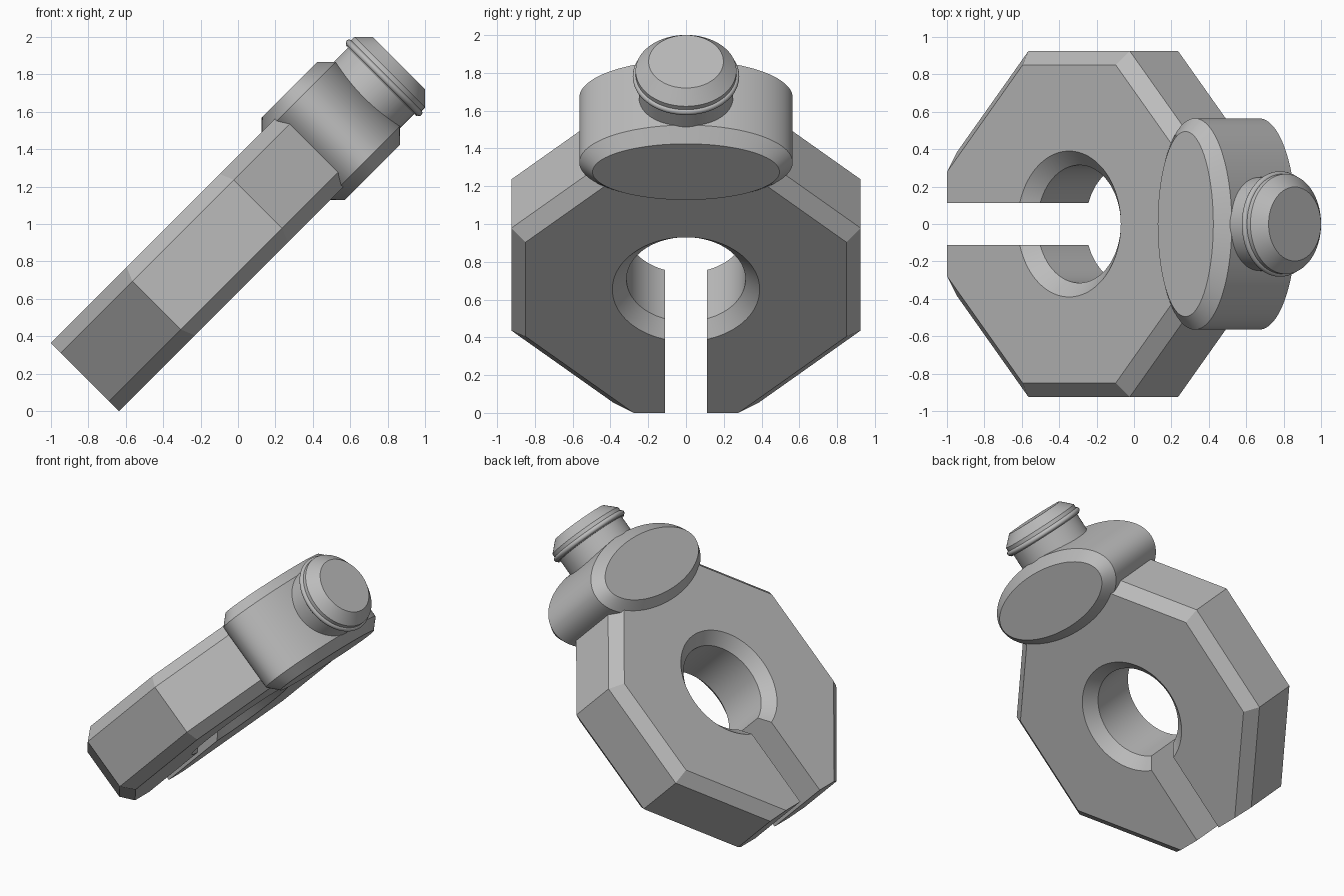
import bpy, bmesh, math
from mathutils import Matrix

cube = bpy.data.objects.get("Cube")
if cube:
    bpy.data.objects.remove(cube, do_unlink=True)

TILT = Matrix.Rotation(math.radians(-45), 4, 'Y')  # local x: length, local z: plate normal
MID = 0.7075       # centre of the plate thickness
HALF = 0.2575      # half of the plate thickness
CENTRE = 0.475     # octagon centre along the length
APOTHEM = 0.925
CHAMFER = 0.075

metal = bpy.data.materials.new("plain_grey")
metal.use_nodes = True
grey = (0.5, 0.5, 0.5, 1)
metal.diffuse_color = grey
metal.node_tree.nodes["Principled BSDF"].inputs["Base Color"].default_value = grey


def loft(name, rings, axis_matrix=Matrix()):
    """Join closed rings of points into a capped solid."""
    bm = bmesh.new()
    loops = [[bm.verts.new(p) for p in ring] for ring in rings]
    for a, b in zip(loops, loops[1:]):
        for i in range(len(a)):
            j = (i + 1) % len(a)
            bm.faces.new((a[i], a[j], b[j], b[i]))
    bm.faces.new(loops[0][::-1])
    bm.faces.new(loops[-1])
    bmesh.ops.recalc_face_normals(bm, faces=bm.faces[:])
    bm.transform(TILT @ axis_matrix)
    mesh = bpy.data.meshes.new(name)
    bm.to_mesh(mesh)
    bm.free()
    mesh.materials.append(metal)
    obj = bpy.data.objects.new(name, mesh)
    bpy.context.collection.objects.link(obj)
    return obj


def ellipse(rx, ry, z, count=96):
    steps = [2 * math.pi * i / count for i in range(count)]
    return [(rx * math.cos(t), ry * math.sin(t), z) for t in steps]


def octagon(inset, z):
    """Octagon inset on every side except the split lower end."""
    a = APOTHEM - inset
    s = a * math.tan(math.pi / 8)
    low = s + a - APOTHEM
    half = [(-APOTHEM, low), (-s, a), (s, a), (a, s)]
    outline = half + [(x, -y) for x, y in reversed(half)]
    return [(x, y, z) for x, y in outline]


def smooth(obj):
    bpy.ops.object.select_all(action='DESELECT')
    obj.select_set(True)
    bpy.context.view_layer.objects.active = obj
    bpy.ops.object.shade_smooth_by_angle(angle=math.radians(25))


def cut(obj, cutter):
    cutter.hide_render = True
    mod = obj.modifiers.new("cut", 'BOOLEAN')
    mod.operation = 'DIFFERENCE'
    mod.solver = 'EXACT'
    mod.object = cutter
    bpy.context.view_layer.objects.active = obj
    bpy.ops.object.modifier_apply(modifier=mod.name)
    bpy.data.objects.remove(cutter, do_unlink=True)


# Chamfered octagonal plate
place = Matrix.Translation((CENTRE, 0, MID))
inner = HALF - CHAMFER
plate = loft("octagon_plate", [octagon(CHAMFER, -HALF), octagon(0, -inner),
                               octagon(0, inner), octagon(CHAMFER, HALF)], place)

# Countersunk centre hole
hole_r, over = 0.315, 0.05
wide = hole_r + CHAMFER + over
hole = loft("hole_cutter", [ellipse(r, r, z) for r, z in (
    (wide, -HALF - over), (hole_r, -inner), (hole_r, inner), (wide, HALF + over))], place)
cut(plate, hole)

# Slot from the hole through the lower end
w = 0.112
slot = loft("slot_cutter", [[(-1.2, -w, z), (0, -w, z), (0, w, z), (-1.2, w, z)]
                            for z in (-0.5, 0.5)], place)
cut(plate, slot)
smooth(plate)

# Oval barrel across the upper end
bu, by, bh, bc = 0.28, 0.565, 0.313, 0.07
barrel = loft("oval_barrel", [ellipse(bu - bc, by - bc, -bh), ellipse(bu, by, bc - bh),
                              ellipse(bu, by, bh - bc), ellipse(bu - bc, by - bc, bh)],
              Matrix.Translation((1.41, 0, MID)))
smooth(barrel)

# Round neck and knob with tapered tip, turned along the plate's length
along = Matrix.Translation((0, 0, MID)) @ Matrix.Rotation(math.pi / 2, 4, 'Y')
knob = loft("neck_and_knob", [ellipse(r, r, z) for r, z in (
    (0.25, 1.45), (0.25, 1.79), (0.267, 1.79), (0.267, 1.855), (0.198, 1.923))], along)
smooth(knob)

# Raised bead around the knob
arc = [math.pi * i / 8 for i in range(9)]
bead = loft("knob_bead", [ellipse(r, r, z) for r, z in (
    (0.264 + 0.018 * math.sin(t), 1.812 - 0.018 * math.cos(t)) for t in arc)], along)
smooth(bead)
